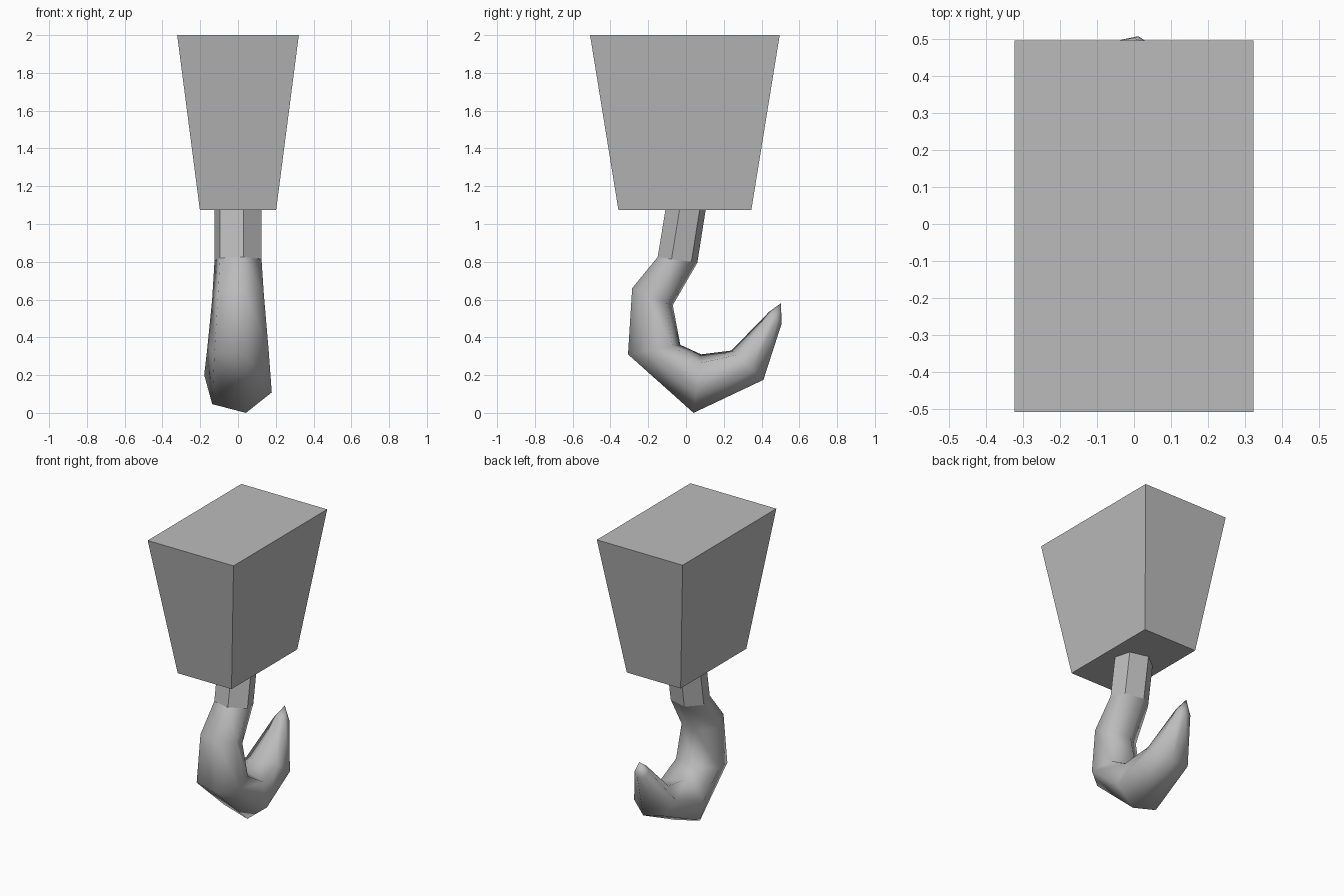
import bpy, bmesh
from math import cos, sin, radians
from mathutils import Vector

cube = bpy.data.objects.get("Cube")
if cube:
    bpy.data.objects.remove(cube, do_unlink=True)

grey = bpy.data.materials.new("grey metal")
grey.use_nodes = True
grey.diffuse_color = (0.5, 0.5, 0.5, 1)
grey.node_tree.nodes["Principled BSDF"].inputs["Base Color"].default_value = (0.5, 0.5, 0.5, 1)


def finish(bm, name, smooth=False):
    bmesh.ops.recalc_face_normals(bm, faces=bm.faces)
    for f in bm.faces:
        f.smooth = smooth
    mesh = bpy.data.meshes.new(name)
    bm.to_mesh(mesh)
    bm.free()
    mesh.materials.append(grey)
    obj = bpy.data.objects.new(name, mesh)
    bpy.context.collection.objects.link(obj)
    return obj


def loft(name, rings, tip=None, smooth=False):
    """Six-sided tube through rings of (outer yz, inner yz, half width in x)."""
    bm = bmesh.new()
    loops = []
    for outer, inner, rx in rings:
        o, i = Vector((0, *outer)), Vector((0, *inner))
        mid, arm = (o + i) / 2, (o - i) / 2 / sin(radians(77))
        loop = []
        for k in range(6):
            a = radians(60 * k - 77)
            loop.append(bm.verts.new(mid - arm * sin(a) + Vector((rx * cos(a), 0, 0))))
        loops.append(loop)
    for a, b in zip(loops, loops[1:]):
        for k in range(6):
            n = (k + 1) % 6
            bm.faces.new((a[k], a[n], b[n], b[k]))
    if tip:
        point = bm.verts.new(tip)
        for k in range(6):
            bm.faces.new((loops[-1][k], loops[-1][(k + 1) % 6], point))
    return finish(bm, name, smooth)


# Tapered block, narrower at the bottom
bm = bmesh.new()
bmesh.ops.create_cube(bm, size=2)
for v in bm.verts:
    top = v.co.z > 0
    sx, sy = (0.322, 0.502) if top else (0.202, 0.352)
    v.co = (v.co.x * sx, v.co.y * sy - 0.006, 2.0 if top else 1.075)
finish(bm, "pulley_block")

# Faceted shaft leaning into the block
collar = ((-0.15, 0.825), (0.06, 0.795), 0.13)
loft("shaft", [((-0.108, 1.08), (0.105, 1.08), 0.13), collar])

# Smooth curved hook ending in a point
loft("hook", [
    collar,
    ((-0.285, 0.66), (-0.07, 0.57), 0.143),
    ((-0.307, 0.31), (-0.03, 0.36), 0.17),
    ((0.04, 0.0), (0.08, 0.31), 0.187),
    ((0.41, 0.175), (0.24, 0.33), 0.15),
    ((0.507, 0.475), (0.44, 0.535), 0.05),
], tip=(0, 0.502, 0.58), smooth=True)
